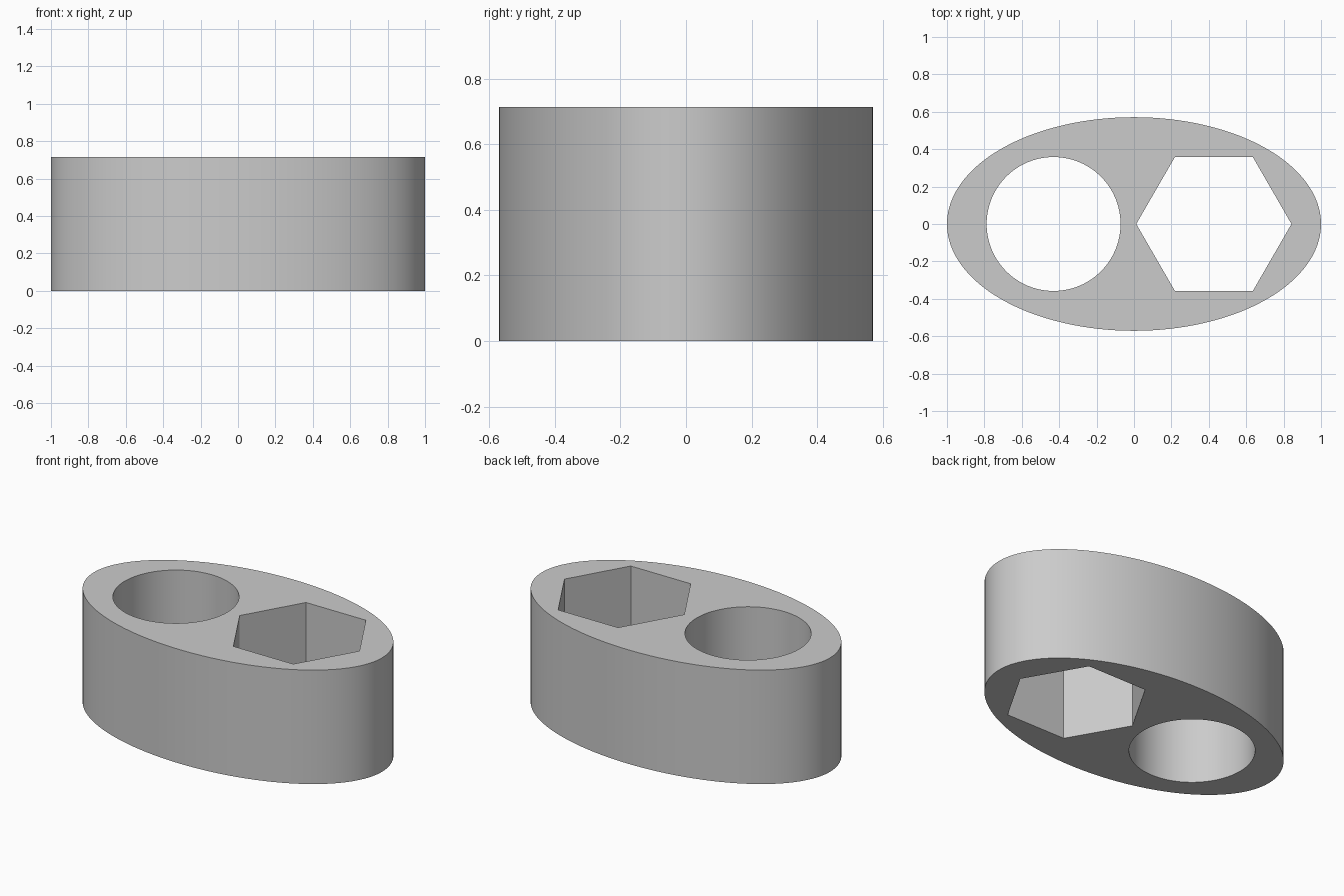
import bpy
import math

if "Cube" in bpy.data.objects:
    bpy.data.objects.remove(bpy.data.objects["Cube"], do_unlink=True)

HEIGHT = 0.714


def prism(name, sides, radius_x, radius_y, x, overshoot=0.0):
    """Upright prism standing on the ground, optionally poking past both ends."""
    bpy.ops.mesh.primitive_cylinder_add(
        vertices=sides, radius=1, depth=1, location=(x, 0, HEIGHT / 2),
        rotation=(0, 0, math.pi / 2))
    obj = bpy.context.object
    obj.name = name
    obj.scale = (radius_y, radius_x, HEIGHT + 2 * overshoot)
    bpy.ops.object.transform_apply(location=True, rotation=True, scale=True)
    return obj


# Cutters for the two through holes
cutters = [
    prism("round_hole_cutter", 96, 0.358, 0.358, -0.43, 0.1),
    prism("hex_hole_cutter", 6, 0.415, 0.415, 0.427, 0.1),
]

# Oval body
body = prism("oval_block", 128, 1.0, 0.571, 0)
for cutter in cutters:
    cut = body.modifiers.new(cutter.name, "BOOLEAN")
    cut.operation = "DIFFERENCE"
    cut.solver = "EXACT"
    cut.object = cutter
    bpy.ops.object.modifier_apply(modifier=cut.name)
for cutter in cutters:
    bpy.data.objects.remove(cutter, do_unlink=True)

# Grey material
grey = bpy.data.materials.new("plain_grey")
grey.use_nodes = True
colour = (0.6, 0.6, 0.6, 1)
grey.diffuse_color = colour
grey.node_tree.nodes["Principled BSDF"].inputs["Base Color"].default_value = colour
body.data.materials.clear()
body.data.materials.append(grey)

# Smooth walls, crisp rims and hex corners
bpy.ops.object.select_all(action="DESELECT")
body.select_set(True)
bpy.context.view_layer.objects.active = body
bpy.ops.object.shade_smooth_by_angle(angle=math.radians(30))
